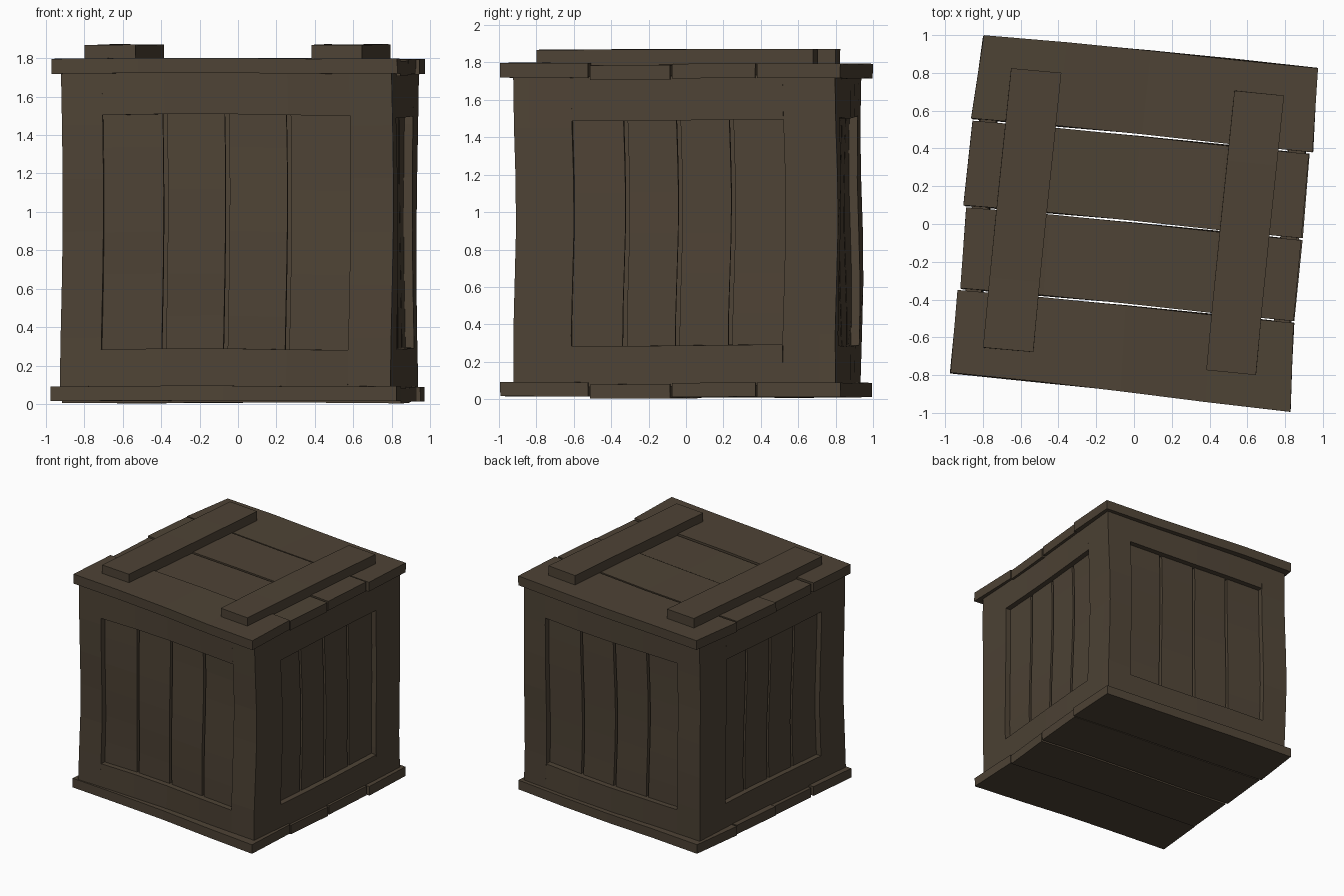
import bpy, bmesh, math
from mathutils import Vector, Matrix

if "Cube" in bpy.data.objects:
    bpy.data.objects.remove(bpy.data.objects["Cube"])

wood = bpy.data.materials.new("dark brown wood")
wood.diffuse_color = (0.076, 0.056, 0.036, 1)
wood.use_nodes = True
wood.node_tree.nodes["Principled BSDF"].inputs["Base Color"].default_value = wood.diffuse_color

LID_TURN = Matrix.Rotation(math.radians(-5.5), 4, 'Z')
BODY_TURN = Matrix.Translation((0.008, 0.012, 0)) @ Matrix.Rotation(math.radians(-4.5), 4, 'Z')


def wobble(p, amp):
    # gentle hand-hewn unevenness that stays continuous between boards
    return Vector((amp * math.sin(2.7 * p.z + 2.3 * p.y + 0.6),
                   amp * math.sin(4.3 * p.z + 2.9 * p.x + 1.1),
                   amp * 0.6 * math.sin(4.1 * p.x - 2.6 * p.y)))


def board(name, a, b, z0, z1, turn, pre=Matrix(), axis=0, cuts=4, amp=0.008):
    # a, b: (left, right) plan points of the front and back edges
    bm = bmesh.new()
    rings = []
    for i in range(cuts + 1):
        t = i / cuts
        if axis == 0:      # long side runs along x
            f = Vector(a[0]).lerp(Vector(a[1]), t)
            k = Vector(b[0]).lerp(Vector(b[1]), t)
            pts = [(f.x, f.y, z0), (k.x, k.y, z0), (k.x, k.y, z1), (f.x, f.y, z1)]
        else:
            if axis == 1:  # long side runs along y
                l = Vector(a[0]).lerp(Vector(b[0]), t)
                r = Vector(a[1]).lerp(Vector(b[1]), t)
                pts = [(l.x, l.y, z0), (r.x, r.y, z0), (r.x, r.y, z1), (l.x, l.y, z1)]
            else:          # upright
                z = z0 + (z1 - z0) * t
                pts = [(*a[0], z), (*a[1], z), (*b[1], z), (*b[0], z)]
        ring = []
        for p in pts:
            p = pre @ Vector(p)
            ring.append(bm.verts.new(turn @ (p + wobble(p, amp))))
        rings.append(ring)
    for r, s in zip(rings, rings[1:]):
        for j in range(4):
            bm.faces.new((r[j], r[(j + 1) % 4], s[(j + 1) % 4], s[j]))
    bm.faces.new(rings[0])
    bm.faces.new(rings[-1])
    bmesh.ops.recalc_face_normals(bm, faces=bm.faces)
    me = bpy.data.meshes.new(name)
    bm.to_mesh(me)
    bm.free()
    me.materials.append(wood)
    ob = bpy.data.objects.new(name, me)
    bpy.context.collection.objects.link(ob)


def block(name, x0, x1, y0, y1, z0, z1, turn, **kw):
    board(name, ((x0, y0), (x1, y0)), ((x0, y1), (x1, y1)), z0, z1, turn, **kw)


# Lid and floor planks, front to back
planks = [
    (((-0.89, -0.876), (0.921, -0.906)), ((-0.892, -0.437), (0.896, -0.436)), 0.005),
    (((-0.878, -0.426), (0.895, -0.426)), ((-0.889, 0.003), (0.893, 0.004)), -0.006),
    (((-0.905, 0.013), (0.893, 0.015)), ((-0.904, 0.463), (0.885, 0.462)), 0.0),
    (((-0.913, 0.475), (0.903, 0.473)), ((-0.892, 0.919), (0.886, 0.919)), -0.002),
]
for i, (f, b, dz) in enumerate(planks):
    board(f"lid_plank_{i+1}", f, b, 1.716 + dz, 1.794 + dz, LID_TURN, amp=0.005)
    board(f"floor_plank_{i+1}", f, b, 0.012 + dz, 0.088 + dz, LID_TURN, amp=0.005)

# Battens across the lid
block("left_batten", -0.73, -0.463, -0.73, 0.756, 1.785, 1.87, LID_TURN, axis=1, amp=0.004)
block("right_batten", 0.458, 0.722, -0.73, 0.757, 1.785, 1.87, LID_TURN, axis=1, amp=0.004)

# Four framed walls
FACE, THICK, INSET = 0.863, 0.085, 0.045
for k, side in enumerate(("front", "right", "back", "left")):
    pre = Matrix.Rotation(math.radians(90 * k), 4, 'Z')
    if k % 2 == 0:
        end, x0, x1, low, high = FACE, -0.65, 0.64, 0.285, 1.505
    else:
        end, x0, x1, low, high = FACE - THICK, -0.552, 0.582, 0.288, 1.492
    y0, y1 = -FACE, -FACE + THICK
    block(f"{side}_left_stile", -end, x0, y0, y1, 0.07, 1.73, BODY_TURN, pre=pre, axis=2, cuts=6)
    block(f"{side}_right_stile", x1, end, y0, y1, 0.07, 1.73, BODY_TURN, pre=pre, axis=2, cuts=6)
    block(f"{side}_lower_rail", x0, x1, y0, y1, 0.07, low, BODY_TURN, pre=pre)
    block(f"{side}_upper_rail", x0, x1, y0, y1, high, 1.73, BODY_TURN, pre=pre)
    # Recessed upright planks with narrow gaps
    w = (x1 - x0) / 4
    for i in range(4):
        l = x0 + i * w + (0.011 if i else -0.02)
        r = x0 + (i + 1) * w - (0.011 if i < 3 else -0.02)
        block(f"{side}_plank_{i+1}", l, r, y0 + INSET, y1 - 0.003, low - 0.05, high + 0.05,
              BODY_TURN, pre=pre, axis=2, cuts=6)
